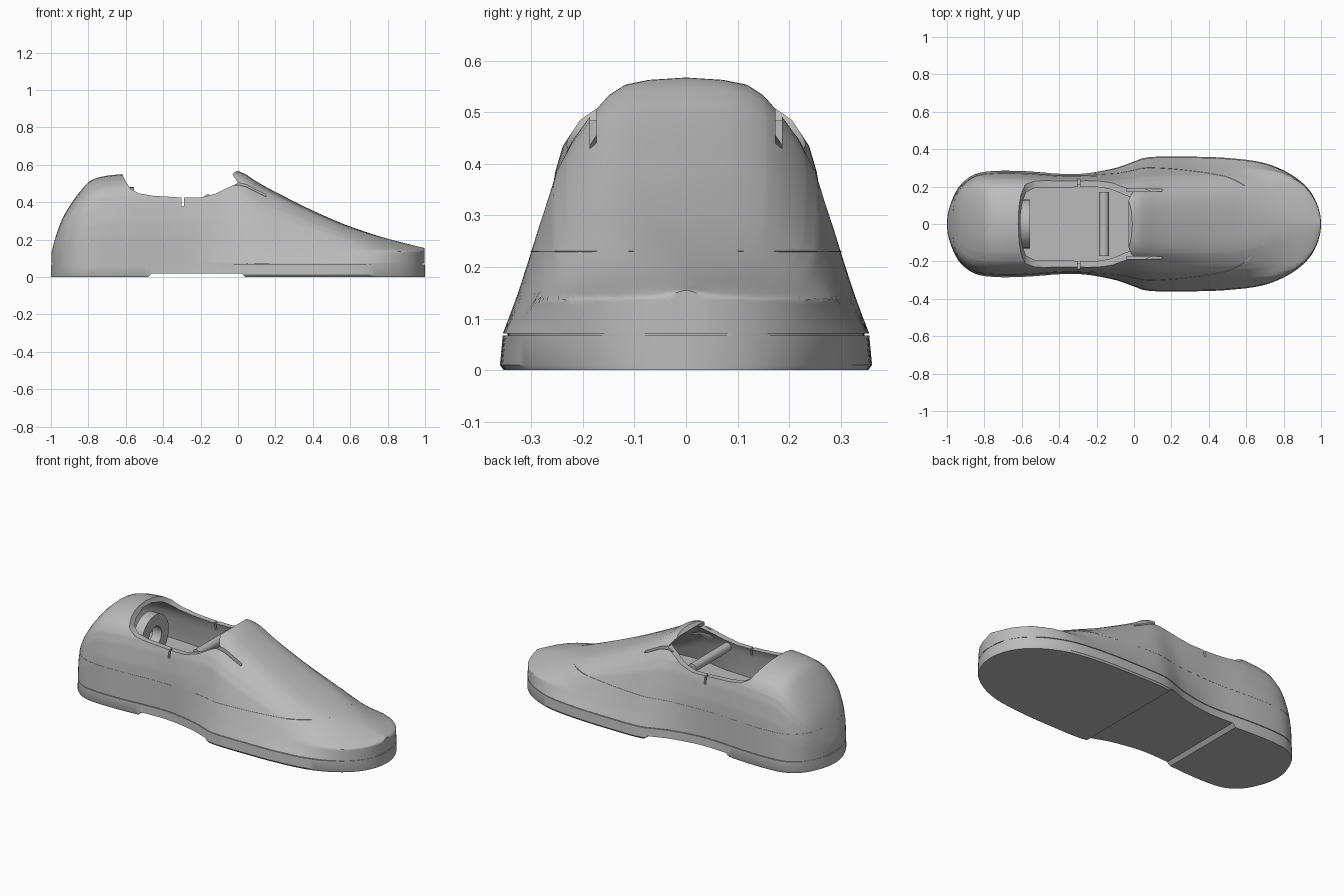
import bpy, bmesh, math

if "Cube" in bpy.data.objects:
    bpy.data.objects.remove(bpy.data.objects["Cube"], do_unlink=True)

grey = bpy.data.materials.new("plain_grey")
grey.use_nodes = True
grey.diffuse_color = (0.5, 0.5, 0.5, 1)
grey.node_tree.nodes["Principled BSDF"].inputs["Base Color"].default_value = (0.5, 0.5, 0.5, 1)

# Half width of the footprint and height of the ridge along the length
WIDTH = [(-1, 0), (-.97, .135), (-.93, .207), (-.85, .266), (-.75, .283), (-.6, .283),
         (-.3, .268), (-.1, .3), (0, .335), (.07, .357), (.3, .36), (.5, .353), (.7, .325),
         (.85, .258), (.95, .163), (1, 0)]
RIDGE = [(-1, .1), (-.99, .16), (-.97, .23), (-.94, .31), (-.9, .38), (-.85, .45),
         (-.78, .52), (-.62, .55), (-.3, .56), (0, .567), (.1, .51), (.2, .455),
         (.4, .355), (.6, .27), (.8, .205), (.95, .166), (1, .152)]
# Cross-section: share of the height, width share at the instep, width share at the heel
SECTION = [(0, 1, 1), (.16, .93, .99), (.32, .865, .98), (.46, .81, .96), (.66, .725, .905),
           (.76, .65, .855), (.86, .54, .74), (.93, .45, .57), (.97, .36, .4),
           (.99, .22, .23), (1, 0, 0)]
BASE, FLOOR, WALL, TOE_EDGE = .071, .23, .025, .14


def angle(x):
    return math.acos(max(-1, min(1, -x)))


def smooth_value(table, x):
    """Cubic interpolation, evenly spaced around the rounded ends."""
    pts = [(angle(a), b) for a, b in table]
    u = angle(x)
    last = len(pts) - 1

    def slope(k):
        a, b = pts[max(k - 1, 0)], pts[min(k + 1, last)]
        return (b[1] - a[1]) / (b[0] - a[0])

    i = next((k for k in range(last) if u <= pts[k + 1][0]), last - 1)
    (a, p), (b, q) = pts[i], pts[i + 1]
    d = b - a
    t = (u - a) / d
    return (p * (1 + 2 * t) * (1 - t) ** 2 + slope(i) * d * t * (1 - t) ** 2
            + q * t * t * (3 - 2 * t) - slope(i + 1) * d * t * t * (1 - t))


def ease(t):
    t = max(0, min(1, t))
    return t * t * (3 - 2 * t)


def half_width(x):
    return max(smooth_value(WIDTH, x), .012)


def upper_width(x, z):
    """Half width of the upper at a given length and height."""
    top = smooth_value(RIDGE, x)
    t = max(0, min(1, (z - BASE) / (top - BASE)))
    for (a, p, q), (b, r, s) in zip(SECTION, SECTION[1:]):
        if t <= b:
            k = (t - a) / (b - a)
            share = p + (r - p) * k
            heel = q + (s - q) * k
            break
    share += (heel - share) * ease((.05 - x) / .35)
    # Upright toe wall below a low crown
    if z <= TOE_EDGE:
        toe = 1 - .04 * t
    else:
        toe = .97 * max(0, (top - z) / (top - TOE_EDGE)) ** .65
    share += (toe - share) * ease((x - .5) / .42)
    return .985 * half_width(x) * share


def finish(name, bm):
    bmesh.ops.recalc_face_normals(bm, faces=bm.faces)
    mesh = bpy.data.meshes.new(name)
    bm.to_mesh(mesh)
    bm.free()
    mesh.materials.append(grey)
    obj = bpy.data.objects.new(name, mesh)
    bpy.context.collection.objects.link(obj)
    return obj


def loft(name, xs, half_section):
    """Skin mirrored half sections given as (y, z) from bottom to top."""
    bm = bmesh.new()
    rings = []
    for x in xs:
        half = half_section(x)
        left = [p for p in half if p[0] > 1e-5]
        ring = half + [(-y, z) for y, z in reversed(left)]
        rings.append([bm.verts.new((x, y, z)) for y, z in ring])
    n = len(rings[0])
    for a, b in zip(rings, rings[1:]):
        for i in range(n):
            j = (i + 1) % n
            bm.faces.new((a[i], a[j], b[j], b[i]))
    bm.faces.new(rings[0])
    bm.faces.new(rings[-1])
    return finish(name, bm)


def prism(name, outline, y0, y1):
    """Extrude an (x, z) outline across the width."""
    bm = bmesh.new()
    near, far = ([bm.verts.new((x, y, z)) for x, z in outline] for y in (y0, y1))
    bm.faces.new(near)
    bm.faces.new(far)
    for i in range(len(outline)):
        j = (i + 1) % len(outline)
        bm.faces.new((near[i], near[j], far[j], far[i]))
    return finish(name, bm)


def rectangle(x0, x1, z0, z1):
    return [(x0, z0), (x1, z0), (x1, z1), (x0, z1)]


def cylinder(name, radius, depth, location, rotation):
    bpy.ops.mesh.primitive_cylinder_add(vertices=40, radius=radius, depth=depth,
                                        location=location, rotation=rotation)
    obj = bpy.context.object
    obj.name = name
    obj.data.materials.append(grey)
    return obj


def activate(obj):
    bpy.ops.object.select_all(action='DESELECT')
    obj.select_set(True)
    bpy.context.view_layer.objects.active = obj


def cut(obj, cutter):
    activate(obj)
    mod = obj.modifiers.new("cut", 'BOOLEAN')
    mod.operation, mod.solver, mod.object = 'DIFFERENCE', 'MANIFOLD', cutter
    bpy.ops.object.modifier_apply(modifier=mod.name)
    bpy.data.objects.remove(cutter, do_unlink=True)


def shade(obj, degrees=35):
    activate(obj)
    bpy.ops.object.shade_smooth_by_angle(angle=math.radians(degrees))


stations = [-math.cos(math.pi * i / 72) for i in range(73)]


# Upper: full outer body
def outer_section(x):
    top = smooth_value(RIDGE, x)
    shares = sorted({i / 16 for i in range(17)} | {row[0] for row in SECTION})
    heights = [BASE + (top - BASE) * t for t in shares]
    return [(upper_width(x, z), z) for z in heights[:-1]] + [(0, top)]


upper = loft("upper", [x * .997 for x in stations], outer_section)

# Slits beside the tongue and small notches in the collar
for side in (-1, 1):
    y = side * .18
    cut(upper, prism("slit", rectangle(-.04, .15, .425, .7), y - .006, y + .006))
    y = side * .25
    cut(upper, prism("notch", rectangle(-.301, -.289, .38, .7), y - .1, y + .1))


# Foot cavity with a flat floor
def cavity_section(x):
    top = smooth_value(RIDGE, x) - WALL
    heights = [FLOOR + (top - FLOOR) * i / 12 for i in range(13)]
    return [(max(upper_width(x, z + WALL * .8) - WALL, .01), z) for z in heights]


cut(upper, loft("cavity", [-.91 + 1.43 * i / 44 for i in range(45)], cavity_section))

# Ankle opening, leaving the raised tongue edge
opening = [(-.63, .7), (-.62, .552), (-.6, .51), (-.575, .472), (-.53, .447), (-.45, .434),
           (-.3, .425), (-.2, .425), (-.12, .445), (-.05, .48), (0, .502), (-.03, .55),
           (0, .575), (0, .7)]
cut(upper, prism("opening", opening, -.6, .6))
shade(upper)


# Fine seam line around the upper at floor height
def seam_section(x):
    w = upper_width(x, FLOOR) + .001
    return [(w, FLOOR - .001), (w, FLOOR + .001)]


shade(loft("seam", [-.167 + .8 * x for x in stations if x < .99] + [.69], seam_section))


# Sole with a bevelled lower edge and a raised arch
def sole_section(x):
    w = half_width(x)
    return [(w * .98, 0), (w, .01), (w * .985, .067)]


sole = loft("sole", stations, sole_section)
cut(sole, prism("arch", [(-.49, -.01), (-.46, .02), (.02, .02), (.05, -.01)], -.6, .6))
shade(sole)

# Thin recessed joint between sole and upper
joint = loft("sole_joint", [x * .985 for x in stations],
             lambda x: [(half_width(x) * .96, .06), (half_width(x) * .96, .08)])
shade(joint)

# Ring inside the heel
turn = (0, math.pi / 2, 0)
ring = cylinder("heel_ring", .13, .06, (-.585, 0, .35), turn)
cut(ring, cylinder("ring_hole", .06, .2, (-.585, 0, .35), turn))
shade(ring)

# Cross bar under the tongue
bar = cylinder("cross_bar", .026, .34, (-.16, 0, .415), (math.pi / 2, 0, 0))
shade(bar)
